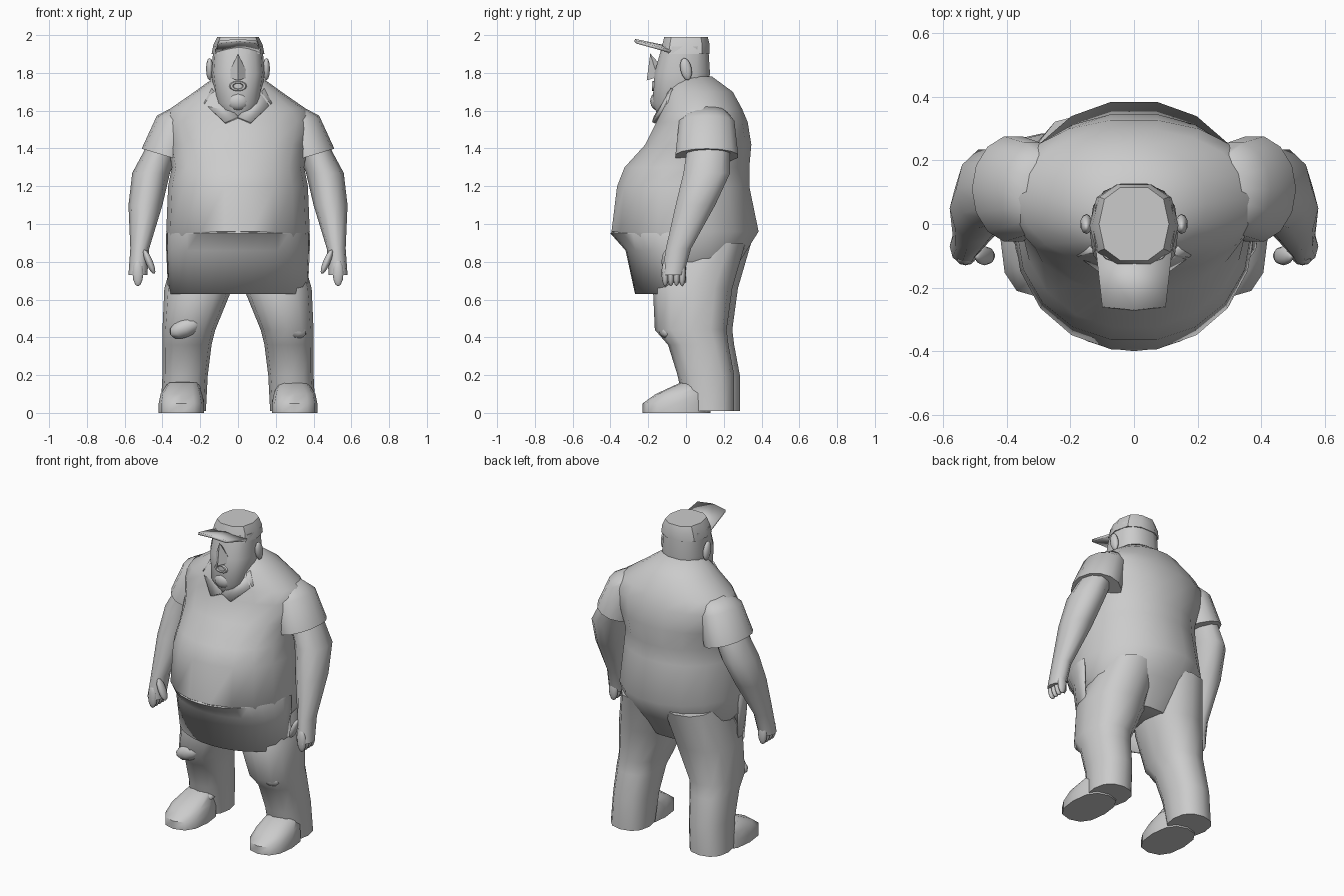
import bpy, math

cube = bpy.data.objects.get("Cube")
if cube:
    bpy.data.objects.remove(cube)

grey = bpy.data.materials.new("plain grey")
grey.use_nodes = True
tone = (.6, .6, .6, 1)
grey.diffuse_color = tone
grey.node_tree.nodes["Principled BSDF"].inputs["Base Color"].default_value = tone


def finish(ob, name, angle=50, thick=0):
    """Name, colour, thicken and smooth a part."""
    ob.name = name
    ob.data.materials.clear()
    ob.data.materials.append(grey)
    if thick:
        ob.modifiers.new("thickness", "SOLIDIFY").thickness = thick
    bpy.ops.object.select_all(action="DESELECT")
    ob.select_set(True)
    bpy.context.view_layer.objects.active = ob
    bpy.ops.object.shade_smooth_by_angle(angle=math.radians(angle))
    return ob


def mesh(name, verts, faces, **kw):
    data = bpy.data.meshes.new(name)
    data.from_pydata(verts, [], faces)
    data.update()
    ob = bpy.data.objects.new(name, data)
    bpy.context.collection.objects.link(ob)
    return finish(ob, name, **kw)


def signed_power(value, power):
    return math.copysign(abs(value) ** power, value)


def loft(name, rings, count=14, power=1, tilt=0, side=1, shift=0, front_only=False, **kw):
    """Skin horizontal rings (x, y, z, rx, ry), given upwards or downwards.
    The front_only option leaves an open sheet over the front half."""
    start, sweep = (math.pi, math.pi) if front_only else (0, math.tau)
    columns = count + 1 if front_only else count
    verts = []
    for x, y, z, rx, ry in rings:
        for i in range(columns):
            angle = start + sweep * i / count
            dx = rx * signed_power(math.cos(angle), power)
            dy = ry * signed_power(math.sin(angle), power)
            verts.append((side * (x + dx), y + dy + shift, z + tilt * dx))
    faces = []
    for ring in range(len(rings) - 1):
        low, high = ring * columns, (ring + 1) * columns
        for i in range(count):
            j = (i + 1) % columns
            faces.append((low + i, low + j, high + j, high + i))
    if not front_only:
        faces.append(tuple(reversed(range(columns))))
        faces.append(tuple(range(len(verts) - columns, len(verts))))
    first, last = rings[0], rings[-1]
    if side * (last[2] - first[2]) < 0:
        faces = [tuple(reversed(face)) for face in faces]
    return mesh(name, verts, faces, **kw)


def spans(rows):
    """Turn (z, half width, front, back) rows into centred rings."""
    return [(0, (front + back) / 2, z, width, (back - front) / 2)
            for z, width, front, back in rows]


def blob(name, location, size, rotation=(0, 0, 0)):
    bpy.ops.mesh.primitive_uv_sphere_add(segments=10, ring_count=6,
                                         location=location, rotation=rotation)
    ob = bpy.context.object
    ob.scale = size
    return finish(ob, name)


# Torso with heavy belly, rounded back and broad sloping shoulders
torso = [(.66, .22, -.1, .2), (.82, .36, -.25, .3), (.96, .38, -.4, .39),
         (1.2, .37, -.37, .34), (1.3, .35, -.33, .34), (1.42, .37, -.22, .35),
         (1.54, .4, -.16, .33), (1.61, .36, -.14, .3), (1.7, .23, -.12, .25),
         (1.78, .12, -.06, .14)]
loft("torso", spans(torso), count=18, power=.95)

# Apron skirt hanging from under the belly
skirt_front = [(.63, .37, .27), (.86, .38, .32), (.95, .38, .4), (1, .36, .37)]
loft("apron_skirt", [(0, 0, z, width, depth) for z, width, depth in skirt_front],
     count=16, front_only=True, thick=.01)

# Limbs, built for each side
sleeve = [(.27, .11, 1.6, .07, .1), (.32, .11, 1.54, .11, .15),
          (.38, .11, 1.36, .13, .17)]
arm = [(.4, .12, 1.4, .09, .12), (.46, .11, 1.27, .1, .13), (.49, .05, 1.1, .09, .11),
       (.52, -.04, .87, .05, .07), (.53, -.07, .73, .05, .06)]
leg = [(.29, .14, .01, .12, .13), (.28, .12, .2, .12, .15), (.27, .08, .36, .13, .16),
       (.26, .04, .44, .14, .19), (.21, .05, .66, .18, .21), (.16, .13, .9, .16, .2)]
shoe = [(.3, -.05, 0, .12, .18), (.3, -.05, .05, .12, .18),
        (.3, -.02, .1, .11, .14), (.29, .06, .16, .08, .09)]
collar = [(0, -.17, 1.57), (.14, -.08, 1.72), (.18, -.1, 1.64), (.07, -.18, 1.54)]

for side, label in ((1, "left"), (-1, "right")):
    loft(label + "_sleeve", sleeve, side=side, tilt=.3)
    loft(label + "_arm", arm, count=10, side=side)
    # The right leg stands slightly behind the left one
    loft(label + "_trouser_leg", leg, count=12, power=.85, side=side, shift=-.015 * side)
    loft(label + "_shoe", shoe, count=12, power=.8, side=side)
    # Fingers and thumb
    for finger in range(4):
        blob(label + "_finger", (side * .53, finger * .03 - .11, .74), (.03, .02, .07))
    blob(label + "_thumb", (side * .47, -.1, .8), (.02, .03, .07), (0, side * .4, 0))
    # Cloth folds at knee and ankle
    blob(label + "_knee_fold", (side * .28, -.1, .45), (.09, .05, .05), (.3, side * .4, 0))
    blob(label + "_ankle_fold", (side * .29, .03, .13), (.1, .07, .04))
    # Ear and collar flap
    blob(label + "_ear", (side * .15, 0, 1.82), (.02, .03, .06), (.2, 0, 0))
    mesh(label + "_collar", [(side * x, y, z) for x, y, z in collar],
         [(0, 1, 2, 3)[::-side]], thick=.02)

# Head with jowls, a wedge nose, chin and open lips
head = [(1.57, .07, -.15, .08), (1.64, .12, -.18, .11), (1.8, .14, -.17, .13),
        (1.94, .13, -.13, .12)]
loft("head", spans(head), power=.8)
bpy.ops.mesh.primitive_cone_add(vertices=4, radius1=.06, depth=.13, location=(0, -.17, 1.84),
                                rotation=(.3, 0, 0))
finish(bpy.context.object, "nose")
blob("chin", (0, -.15, 1.65), (.06, .04, .05))
bpy.ops.mesh.primitive_torus_add(major_segments=12, minor_segments=6, major_radius=.035,
                                 minor_radius=.012, location=(0, -.17, 1.73),
                                 rotation=(math.pi / 2, 0, 0))
bpy.context.object.scale.y = .6
finish(bpy.context.object, "lips")

# Cap crown and upturned brim
crown = [(1.9, .14, -.14, .13), (1.95, .13, -.13, .13), (1.99, .11, -.12, .12)]
loft("cap_crown", spans(crown), count=10, power=.8, angle=35)
brim = [(-.12, -.08, 1.92), (-.1, -.26, 1.97), (0, -.27, 1.98),
        (.1, -.26, 1.97), (.12, -.08, 1.92), (0, -.08, 1.94)]
mesh("cap_brim", brim, [(0, 1, 2, 5), (5, 2, 3, 4)], thick=.015)
